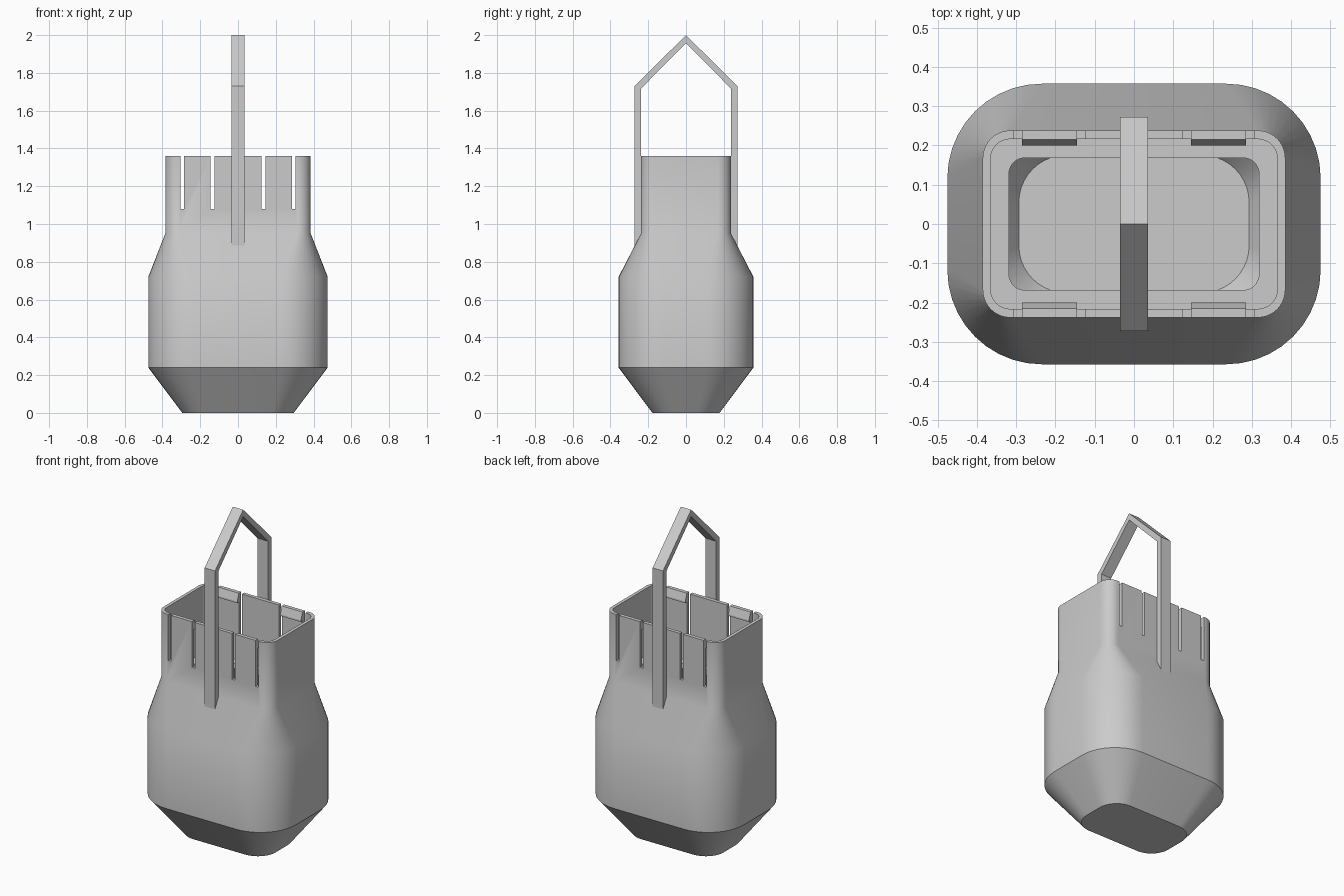
import bpy, bmesh, math

old = bpy.data.objects.get("Cube")
if old:
    bpy.data.objects.remove(old, do_unlink=True)

grey = bpy.data.materials.new("plain grey")
grey.use_nodes = True
GREY = (0.6, 0.6, 0.6, 1)
grey.diffuse_color = GREY
grey.node_tree.nodes["Principled BSDF"].inputs["Base Color"].default_value = GREY


def make_object(name, bm):
    bmesh.ops.recalc_face_normals(bm, faces=bm.faces)
    mesh = bpy.data.meshes.new(name)
    bm.to_mesh(mesh)
    bm.free()
    mesh.materials.append(grey)
    obj = bpy.data.objects.new(name, mesh)
    bpy.context.collection.objects.link(obj)
    return obj


def rounded_rect(hx, hy, r, steps=10):
    pts = []
    for i, (sx, sy) in enumerate([(1, 1), (-1, 1), (-1, -1), (1, -1)]):
        for k in range(steps + 1):
            a = math.pi / 2 * (i + k / steps)
            pts.append((sx * (hx - r) + r * math.cos(a), sy * (hy - r) + r * math.sin(a)))
    return pts


def loft(bm, sections):
    rings = [[bm.verts.new((x, y, z)) for x, y in rounded_rect(hx, hy, r)]
             for z, hx, hy, r in sections]
    for a, b in zip(rings, rings[1:]):
        for i in range(len(a)):
            j = (i + 1) % len(a)
            bm.faces.new((a[i], a[j], b[j], b[i]))
    bm.faces.new(rings[0])
    bm.faces.new(rings[-1])


def add_prism(bm, profile, x0, x1):
    """Extrude a (y, z) profile along x."""
    ends = [[bm.verts.new((x, y, z)) for y, z in profile] for x in (x0, x1)]
    n = len(profile)
    for i in range(n):
        j = (i + 1) % n
        bm.faces.new((ends[0][i], ends[0][j], ends[1][j], ends[1][i]))
    bm.faces.new(ends[0])
    bm.faces.new(ends[1])


# Hollow body: outside from base to rim, then inside down to the floor
bm = bmesh.new()
loft(bm, [
    (0.00, 0.295, 0.178, 0.12),
    (0.24, 0.475, 0.357, 0.24),
    (0.72, 0.475, 0.357, 0.24),
    (0.95, 0.385, 0.238, 0.07),
    (1.36, 0.385, 0.238, 0.07),
    (1.36, 0.365, 0.216, 0.05),
    (0.95, 0.365, 0.216, 0.05),
    (0.95, 0.318, 0.168, 0.04),
    (0.92, 0.318, 0.168, 0.04),
    (0.70, 0.452, 0.334, 0.22),
    (0.25, 0.452, 0.334, 0.22),
    (0.02, 0.293, 0.175, 0.12),
])
body = make_object("body", bm)

# Slits through the front and back of the neck
bm = bmesh.new()
for x in (-0.295, -0.135, 0.135, 0.295):
    add_prism(bm, [(-0.3, 1.08), (0.3, 1.08), (0.3, 1.5), (-0.3, 1.5)], x - 0.01, x + 0.01)
cutter = make_object("slit_cutter", bm)
cutter.hide_render = True
mod = body.modifiers.new("slits", "BOOLEAN")
mod.operation = "DIFFERENCE"
mod.solver = "EXACT"
mod.object = cutter
bpy.context.view_layer.objects.active = body
bpy.ops.object.modifier_apply(modifier=mod.name)
bpy.data.objects.remove(cutter, do_unlink=True)

bpy.ops.object.select_all(action="DESELECT")
body.select_set(True)
bpy.ops.object.shade_smooth_by_angle(angle=math.radians(30))

# Snap hooks inside the spring tabs
for side, sy in (("front", -1), ("back", 1)):
    for hand, sx in (("right", -1), ("left", 1)):
        bm = bmesh.new()
        wedge = [(0.218, 1.36), (0.215, 1.36), (0.2, 1.315), (0.2, 1.305), (0.218, 1.305)]
        add_prism(bm, [(sy * y, z) for y, z in wedge], sx * 0.145, sx * 0.285)
        make_object(f"{side}_{hand}_hook", bm)

# Carrying handle: two uprights joined by a pointed top
half_out = [(0.272, 0.885), (0.272, 1.73)]
half_in = [(0.238, 1.717), (0.238, 0.95)]
bm = bmesh.new()
profile = (half_out + [(0, 2.0)] + [(-y, z) for y, z in reversed(half_out)]
           + [(-y, z) for y, z in reversed(half_in)] + [(0, 1.958)] + half_in)
add_prism(bm, profile, -0.035, 0.035)
make_object("handle", bm)
